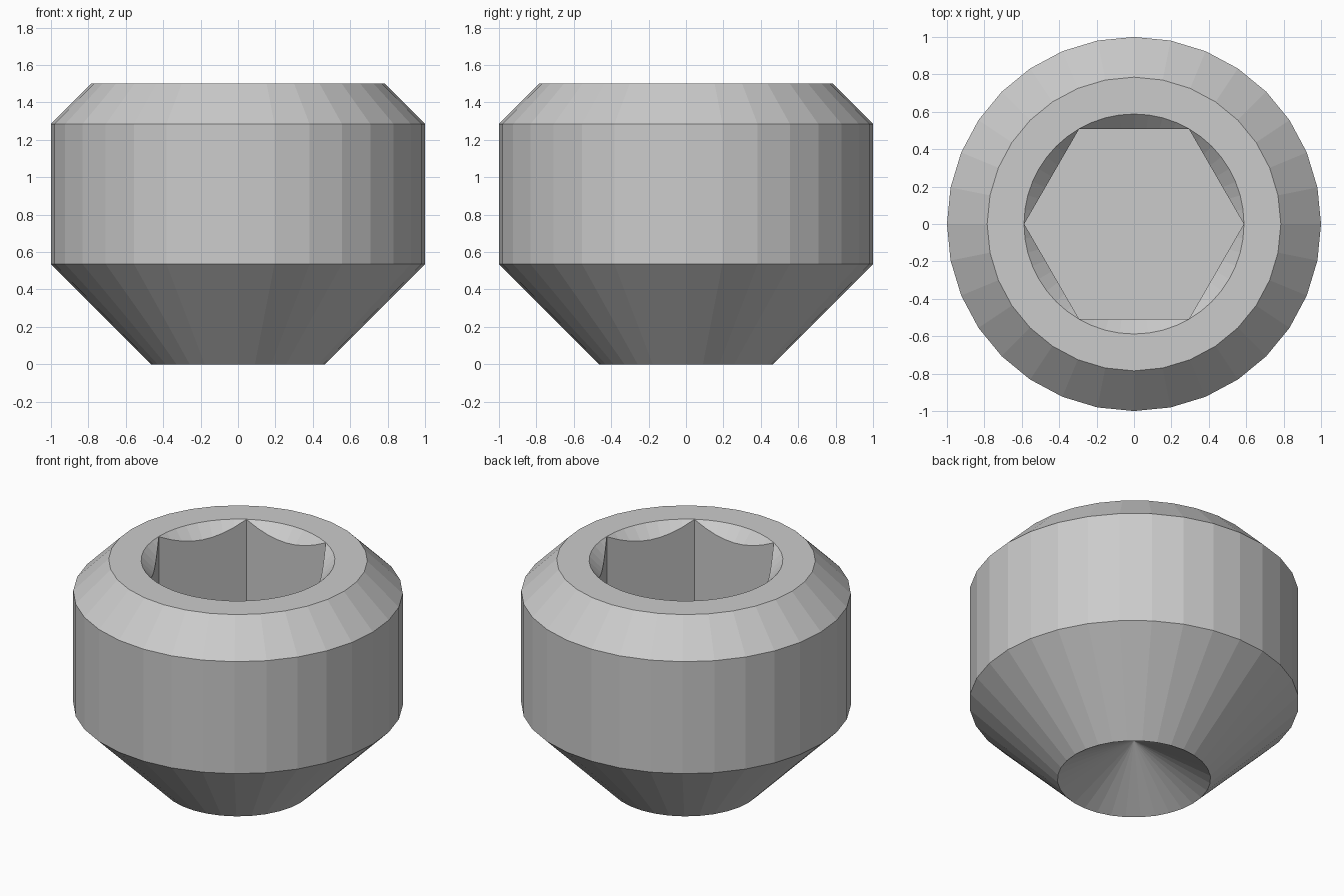
import bpy, bmesh
from math import cos, sin, pi

if "Cube" in bpy.data.objects:
    bpy.data.objects.remove(bpy.data.objects["Cube"])


def lathe(name, profile, sides):
    """Closed solid from an (r, z) profile, bottom to top; r = 0 makes a point."""
    bm = bmesh.new()
    rings = []
    for r, z in profile:
        if r == 0:
            rings.append([bm.verts.new((0, 0, z))] * sides)
        else:
            rings.append([bm.verts.new((r * cos(2 * pi * i / sides),
                                        r * sin(2 * pi * i / sides), z))
                          for i in range(sides)])
    for a, b in zip(rings, rings[1:]):
        for i in range(sides):
            j = (i + 1) % sides
            bm.faces.new(list(dict.fromkeys((a[i], a[j], b[j], b[i]))))
    # flat caps on open ends
    for ring in (rings[0], rings[-1]):
        if ring[0] is not ring[1]:
            bm.faces.new(ring)
    bmesh.ops.recalc_face_normals(bm, faces=bm.faces[:])
    mesh = bpy.data.meshes.new(name)
    bm.to_mesh(mesh)
    bm.free()
    obj = bpy.data.objects.new(name, mesh)
    bpy.context.collection.objects.link(obj)
    return obj


def cut(target, cutter):
    mod = target.modifiers.new(cutter.name, 'BOOLEAN')
    mod.operation = 'DIFFERENCE'
    mod.solver = 'EXACT'
    mod.object = cutter
    cutter.hide_render = True
    bpy.context.view_layer.objects.active = target
    bpy.ops.object.modifier_apply(modifier=mod.name)
    bpy.data.objects.remove(cutter)


# Screw body with a hollow conical cup at the bottom and chamfered ends
screw = lathe("set_screw", [(0, 0.268), (0.465, 0), (1, 0.535), (1, 1.285),
                            (0.785, 1.5)], 32)

# Hexagonal key socket, corners on the x axis
cut(screw, lathe("hex_socket", [(0.587, 0.75), (0.587, 1.7)], 6))

# 45 degree countersink around the socket mouth
cut(screw, lathe("socket_chamfer", [(0, 0.912), (0.688, 1.6)], 48))
